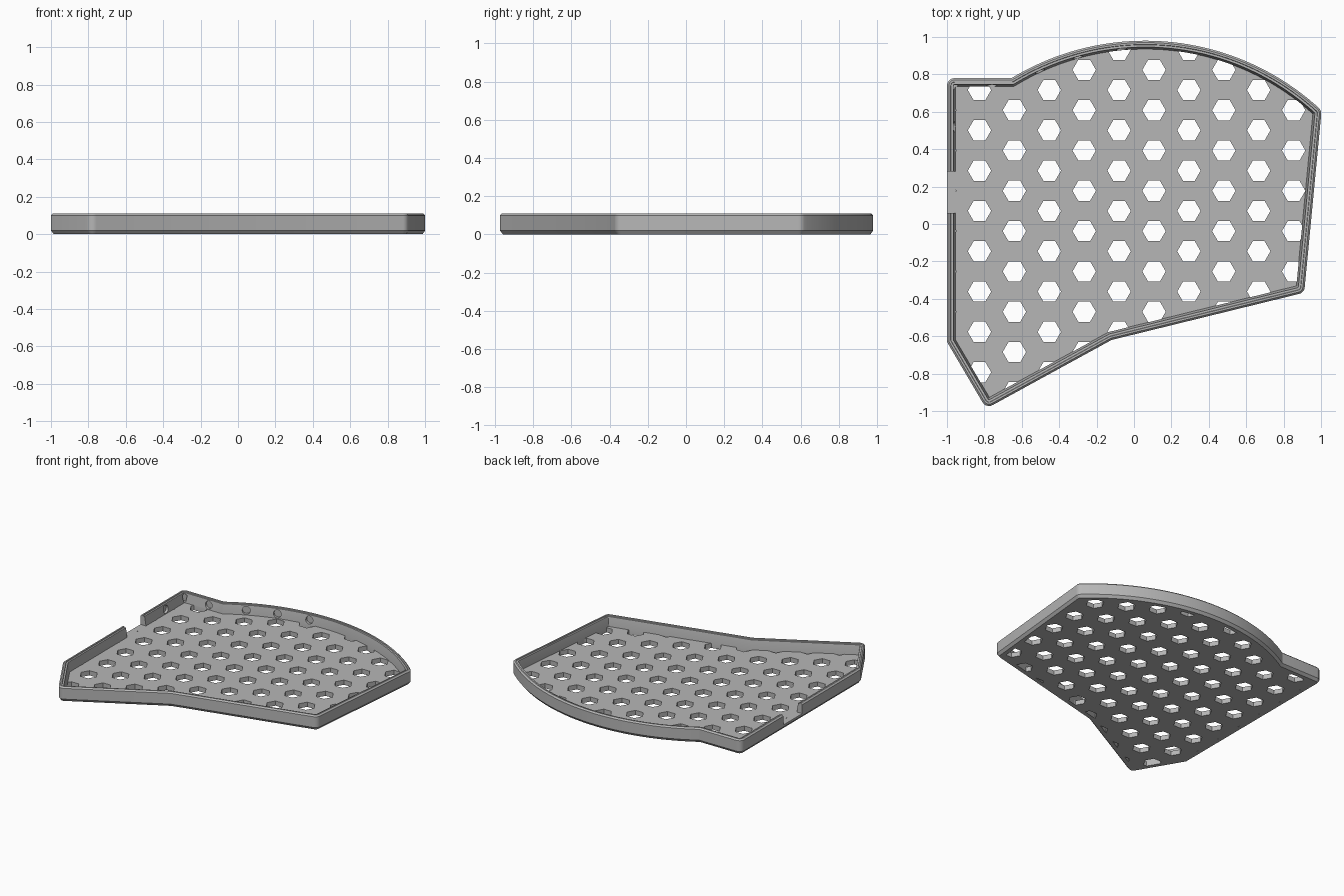
import bpy, bmesh, math
from mathutils import Vector, Matrix

if "Cube" in bpy.data.objects:
    bpy.data.objects.remove(bpy.data.objects["Cube"], do_unlink=True)

grey = bpy.data.materials.new("plain grey")
grey.use_nodes = True
colour = (0.47, 0.47, 0.47, 1)
grey.diffuse_color = colour
grey.node_tree.nodes["Principled BSDF"].inputs["Base Color"].default_value = colour

# Outline, counter-clockwise: straight sides then the curved back
ARC_C, ARC_R, ARC_N = Vector((0.06, -0.398)), 1.378, 40
outline = [Vector(p) for p in ((-0.655, 0.78), (-1, 0.78), (-1, -0.63),
                               (-0.79, -0.987), (-0.12, -0.62), (0.91, -0.367))]
a0, a1 = math.acos(0.943 / ARC_R), math.acos(-0.715 / ARC_R)
for i in range(ARC_N):
    a = a0 + (a1 - a0) * i / ARC_N
    outline.append(ARC_C + ARC_R * Vector((math.cos(a), math.sin(a))))


def ring(d):
    """Outline moved inwards by d, with rounded outer corners."""
    n, pts, out = len(outline), [], []
    for i, p in enumerate(outline):
        e1 = (p - outline[i - 1]).normalized()
        e2 = (outline[(i + 1) % n] - p).normalized()
        n1, n2 = Vector((-e1.y, e1.x)), Vector((-e2.y, e2.x))
        pts.append((p + (n1 + n2) * d / (1 + n1.dot(n2)), e1, e2))
    r = max(0.003, 0.04 - d)
    for p, e1, e2 in pts:
        turn = math.atan2(e1.cross(e2), e1.dot(e2))
        if turn < math.radians(20):
            out.append(p)
            continue
        t = r * math.tan(turn / 2)
        centre = p - e1 * t + Vector((-e1.y, e1.x)) * r
        for k in range(6):
            spoke = Vector((e1.y, -e1.x)) * r
            spoke.rotate(Matrix.Rotation(turn * k / 5, 2))
            out.append(centre + spoke)
    return out


def make_object(name, bm):
    bmesh.ops.recalc_face_normals(bm, faces=bm.faces)
    mesh = bpy.data.meshes.new(name)
    bm.to_mesh(mesh)
    bm.free()
    mesh.materials.append(grey)
    ob = bpy.data.objects.new(name, mesh)
    bpy.context.collection.objects.link(ob)
    return ob


def loft(name, profile, closed):
    """Sweep (inset, height) pairs round the outline; cap the ends if not closed."""
    bm = bmesh.new()
    rings = [[bm.verts.new((p.x, p.y, z)) for p in ring(d)] for d, z in profile]
    pairs = list(zip(rings, rings[1:]))
    if closed:
        pairs.append((rings[-1], rings[0]))
    else:
        bm.faces.new(rings[0])
        bm.faces.new(rings[-1])
    for a, b in pairs:
        for i in range(len(a)):
            j = (i + 1) % len(a)
            bm.faces.new((a[i], a[j], b[j], b[i]))
    return make_object(name, bm)


def cut(ob, cutter):
    mod = ob.modifiers.new("cut", "BOOLEAN")
    mod.operation, mod.solver, mod.object = "DIFFERENCE", "EXACT", cutter
    bpy.ops.object.select_all(action="DESELECT")
    bpy.context.view_layer.objects.active = ob
    ob.select_set(True)
    bpy.ops.object.modifier_apply(modifier=mod.name)
    bpy.data.objects.remove(cutter, do_unlink=True)
    bpy.ops.object.shade_smooth_by_angle(angle=math.radians(25))


def prism(bm, sides, radius, depth, matrix):
    bmesh.ops.create_cone(bm, cap_ends=True, segments=sides, radius1=radius,
                          radius2=radius, depth=depth, matrix=matrix)


# Rim wall with chamfers, a small top step and a drafted inner face
FLOOR = 0.035
rim_wall = loft("rim_wall", [(0.015, 0), (0, 0.02), (0, 0.1), (0.01, 0.11), (0.02, 0.11),
                             (0.022, 0.104), (0.034, 0.104), (0.045, FLOOR), (0.045, 0)], True)

# Floor plate with a honeycomb of six-sided holes
floor_plate = loft("floor_plate", [(0.0445, 0), (0.0445, FLOOR)], False)
PITCH, HOLE_R = 0.2155, 0.0625
bm = bmesh.new()
for col in range(-6, 5):
    x = 0.107 + col * PITCH * math.sqrt(3) / 2
    for row in range(-9, 2):
        y = 0.824 + (row + 0.5 * (col % 2)) * PITCH
        turn = Matrix.Rotation(math.radians(30), 4, "Z")
        prism(bm, 6, HOLE_R, 0.3, Matrix.Translation((x, y, 0)) @ turn)
# Align the corners of each hole with the x axis
corner = max(bm.verts, key=lambda v: v.co.x).co
if abs((corner.y - 0.824) / PITCH * 2 - round((corner.y - 0.824) / PITCH * 2)) > 0.1:
    for i in range(0, len(bm.verts), 12):
        bm.verts.ensure_lookup_table()
        group = bm.verts[i:i + 12]
        mid = sum((v.co for v in group), Vector()) / 12
        bmesh.ops.rotate(bm, verts=group, cent=mid,
                         matrix=Matrix.Rotation(math.radians(30), 3, "Z"))
cut(floor_plate, make_object("hole_cutter", bm))

# Notch in the right wall and round pockets in the inner face of the back
bm = bmesh.new()
bmesh.ops.create_cube(bm, size=1, matrix=Matrix.Translation((-1, 0.17, 0.135))
                      @ Matrix.Diagonal((0.2, 0.22, 0.2, 1)))
pockets = [((-0.96, 0.52), (1, 0)), ((-0.962, 0.742), (1, -1)), ((-0.76, 0.74), (0, -1))]
for x in (-0.52, -0.31, -0.07):
    a = math.acos((x - ARC_C.x) / ARC_R)
    out = Vector((math.cos(a), math.sin(a)))
    pockets.append((ARC_C + out * (ARC_R - 0.04), -out))
for (x, y), (dx, dy) in pockets:
    aim = Vector((dx, dy, 0)).to_track_quat("Z", "Y").to_matrix().to_4x4()
    prism(bm, 20, 0.028, 0.03, Matrix.Translation((x, y, 0.067)) @ aim)
cut(rim_wall, make_object("wall_cutter", bm))
